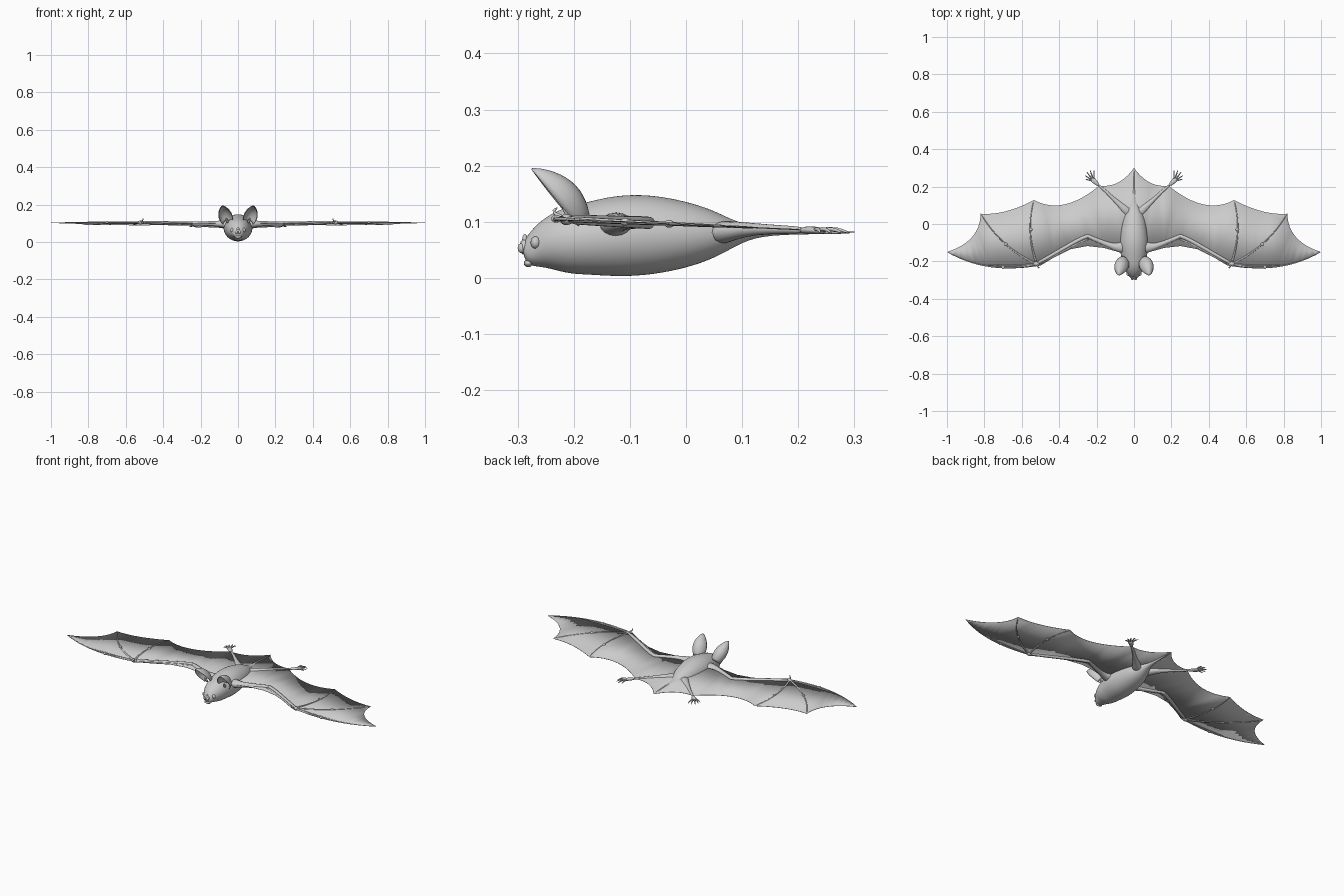
import bpy, bmesh, math
from mathutils import Vector

if "Cube" in bpy.data.objects:
    bpy.data.objects.remove(bpy.data.objects["Cube"])

UP = Vector((0, 0, 1))


def finish(name, bm, mirror=False, subsurf=0, solid=0):
    bmesh.ops.recalc_face_normals(bm, faces=bm.faces)
    me = bpy.data.meshes.new(name)
    bm.to_mesh(me)
    bm.free()
    me.polygons.foreach_set("use_smooth", [True] * len(me.polygons))
    ob = bpy.data.objects.new(name, me)
    bpy.context.collection.objects.link(ob)
    if solid:
        m = ob.modifiers.new("thickness", 'SOLIDIFY')
        m.thickness, m.offset = solid, 0
    if subsurf:
        ob.modifiers.new("smooth", 'SUBSURF').levels = subsurf
        ob.modifiers["smooth"].render_levels = subsurf
    if mirror:
        ob.modifiers.new("mirror", 'MIRROR').use_mirror_merge = False
    return ob


def loft(name, sections, sides=8, mirror=True, subsurf=1):
    """Tube through (x, y, z, half width, half height) sections."""
    bm = bmesh.new()
    pts = [Vector(s[:3]) for s in sections]
    rings = []
    for i, s in enumerate(sections):
        t = (pts[min(i + 1, len(pts) - 1)] - pts[max(i - 1, 0)]).normalized()
        side = t.cross(UP).normalized()
        top = side.cross(t)
        ring = []
        for k in range(sides):
            a = 2 * math.pi * k / sides
            ring.append(bm.verts.new(pts[i] + side * s[3] * math.cos(a) + top * s[-1] * math.sin(a)))
        rings.append(ring)
    for a, b in zip(rings, rings[1:]):
        for k in range(sides):
            j = (k + 1) % sides
            bm.faces.new((a[k], a[j], b[j], b[k]))
    bm.faces.new(rings[0])
    bm.faces.new(rings[-1])
    return finish(name, bm, mirror, subsurf)


def ball(name, loc, size, mirror=True):
    bm = bmesh.new()
    bmesh.ops.create_uvsphere(bm, u_segments=14, v_segments=8, radius=1)
    for v in bm.verts:
        v.co = Vector([c * s + l for c, s, l in zip(v.co, size, loc)])
    return finish(name, bm, mirror)


def wing_z(y):
    return 0.095 - 0.045 * y


def arc(a, mid, b, n=12):
    """Curve from a to b passing through mid, end point left out."""
    a, mid, b = Vector(a), Vector(mid), Vector(b)
    c = 2 * mid - (a + b) / 2
    return [(1 - t) ** 2 * a + 2 * t * (1 - t) * c + t * t * b for t in (i / n for i in range(n))]


def bone(name, path, r0, r1):
    n = len(path) - 1
    return loft(name, [(p[0], p[1], wing_z(p[1]), r0 + (r1 - r0) * i / n) for i, p in enumerate(path)])


# body, head and tail in one loft
loft("body", [
    (0, -.288, .037, .012, .010), (0, -.284, .038, .024, .020), (0, -.268, .048, .034, .033),
    (0, -.245, .058, .050, .048), (0, -.215, .065, .063, .060), (0, -.18, .069, .069, .065),
    (0, -.12, .075, .081, .075), (0, -.06, .077, .077, .073), (0, 0, .077, .068, .061),
    (0, .05, .078, .052, .044), (0, .09, .079, .028, .021), (0, .13, .083, .010, .008),
    (0, .21, .083, .005, .005), (0, .298, .081, .003, .003)], sides=16, mirror=False, subsurf=2)

# face
ball("nose_pad", (0, -.288, .055), (.017, .009, .014), mirror=False)
ball("nose_leaf", (0, -.287, .068), (.008, .005, .010), mirror=False)
ball("nostril_rim", (.009, -.293, .053), (.007, .007, .009))
ball("lower_lip", (0, -.281, .026), (.020, .008, .007), mirror=False)
ball("eye", (.031, -.268, .063), (.010, .009, .011))

# cupped ears opening forward
bm = bmesh.new()
grid = []
back = Vector((0.1, .7, .6)).normalized()
for j in range(13):
    v = j / 12
    spread = max(math.sin(math.pi * (0.2 + 0.8 * v)), 0.02) ** 0.75
    base = Vector((.055, -.195, .095)).lerp(Vector((.082, -.275, .193)), v)
    row = []
    for i in range(13):
        a = (i / 6 - 1) * 1.6
        row.append(bm.verts.new(base + Vector((1, .12, -.1)) * .036 * spread * math.sin(a)
                                + back * .042 * spread * math.cos(a)))
    grid.append(row)
for p, q in zip(grid, grid[1:]):
    for i in range(12):
        bm.faces.new((p[i], p[i + 1], q[i + 1], q[i]))
finish("ear", bm, mirror=True, solid=.003)
loft("inner_ear_lobe", [(.056, -.20, .10, .009), (.060, -.212, .118, .007), (.064, -.222, .132, .002)])

# wing membrane: one scalloped sheet, right half outline then mirrored
wrist, tip, f4, f5, ankle = (.52, -.215), (1, -.15), (.82, .055), (.535, .128), (.185, .205)
half = [Vector(p) for p in ((.05, -.15), (.10, -.145), (.16, -.128), (.25, -.118), (.34, -.135), (.43, -.18))]
half += arc((.50, -.222), (.77, -.230), tip)
half += arc(tip, (.866, -.070), f4)
half += arc(f4, (.685, .068), f5)
half += arc(f5, (.37, .105), ankle)
half += arc(ankle, (.085, .222), (0, .3))
outline = half + [Vector((0, .3))] + [Vector((-p.x, p.y)) for p in reversed(half)]
bm = bmesh.new()
bm.faces.new([bm.verts.new((p.x, p.y, wing_z(p.y))) for p in outline])
bmesh.ops.triangulate(bm, faces=bm.faces)
finish("wing_membrane", bm, solid=.002)

# arm bones
loft("upper_arm", [(.03, -.12, .092, .045, .03), (.08, -.128, .096, .03, .022), (.12, -.118, .098, .016, .015),
                   (.19, -.09, .099, .012, .012), (.245, -.066, .099, .012, .012), (.258, -.06, .099, .008, .008)])
bone("forearm", [(.235, -.066), (.26, -.064), (.38, -.132), (.47, -.185), (.525, -.213)], .013, .009)
bone("forearm_front_bone", [(.24, -.082), (.27, -.085), (.39, -.152), (.51, -.218)], .006, .005)
ball("wrist", (.522, -.213, .104), (.017, .012, .010))
loft("thumb", [(.52, -.215, .105, .006), (.512, -.232, .112, .005), (.508, -.238, .119, .004),
               (.508, -.228, .126, .0015)])

# finger bones
bone("leading_finger", arc(wrist, (.77, -.228), (.998, -.151), 8) + [tip], .006, .0015)
bone("second_finger", arc(wrist, (.68, -.222), (.84, -.213), 6), .005, .003)
bone("middle_finger", arc(wrist, (.69, -.105), f4, 8) + [f4], .006, .002)
bone("rear_finger", arc(wrist, (.555, -.04), f5, 8) + [f5], .006, .002)
for k, (x, y) in enumerate(((.685, -.108), (.552, -.03), (.70, -.231))):
    ball(f"finger_joint_{k}", (x, y, wing_z(y)), (.009, .009, .007))

# legs and fanned toes
loft("leg", [(.02, .05, .078, .035, .028), (.055, .085, .085, .022, .018), (.10, .125, .087, .012, .011),
             (.15, .175, .086, .008, .008), (.195, .212, .085, .007, .007)])
loft("foot", [(.185, .203, .085, .006, .006), (.205, .222, .085, .013, .008), (.222, .238, .084, .016, .007),
              (.228, .244, .083, .012, .005)])
for k in range(5):
    a = math.radians(14 + 19 * k)
    d = Vector((math.cos(a), math.sin(a), 0))
    start = Vector((.214, .228, .084))
    length = (.048, .058, .066, .068, .062)[k]
    bend = [start + d * length * f + UP * h for f, h in ((0, 0), (.5, .004), (.8, .001), (1, -.005))]
    loft(f"toe_{k}", [(*p, r) for p, r in zip(bend, (.0045, .0045, .0035, .0012))], sides=6)
